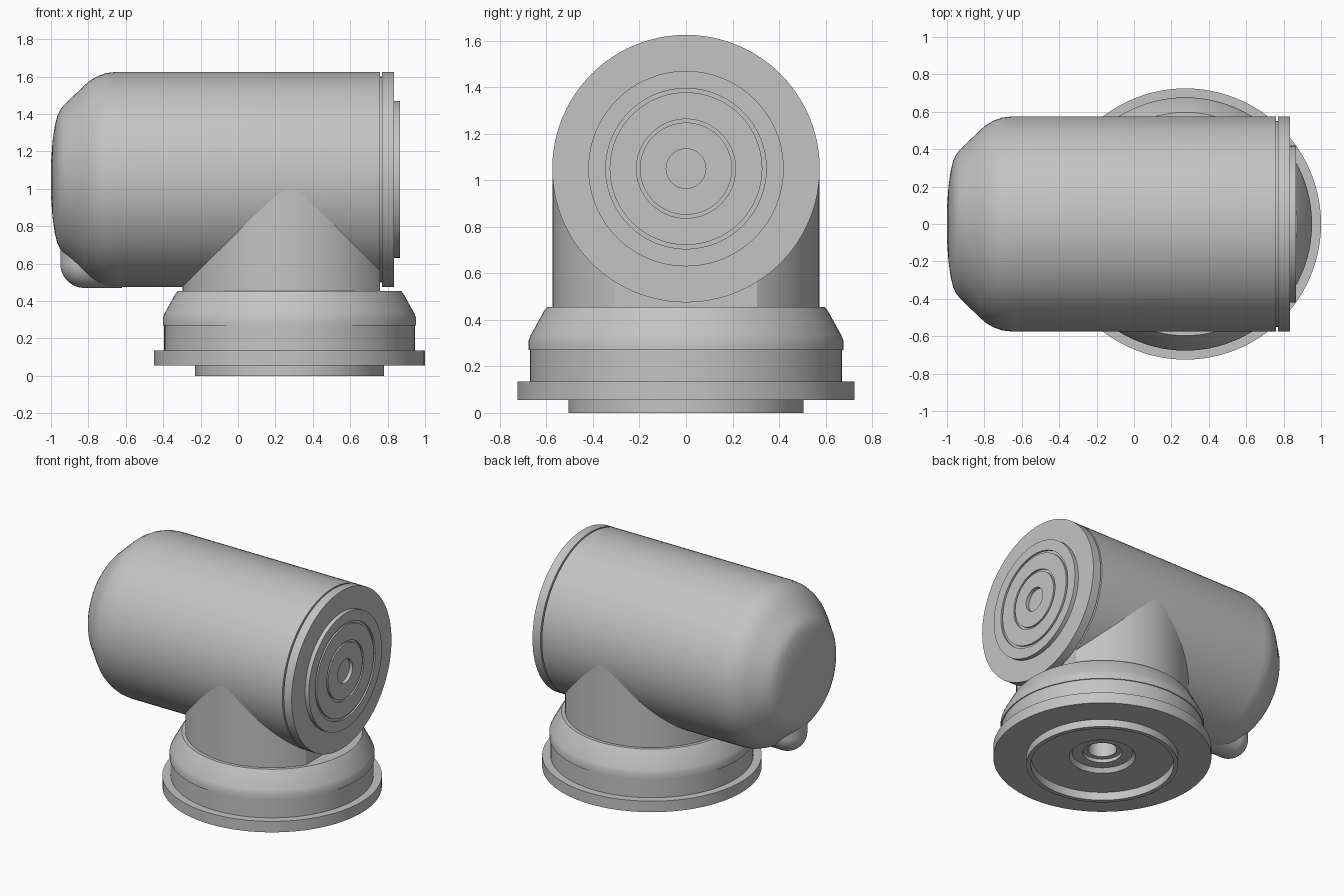
import bpy
import bmesh
import math
from mathutils import Vector

cube = bpy.data.objects.get("Cube")
if cube:
    bpy.data.objects.remove(cube, do_unlink=True)

grey = bpy.data.materials.new("plain grey")
grey.use_nodes = True
COLOUR = (0.55, 0.55, 0.55, 1)
grey.diffuse_color = COLOUR
grey.node_tree.nodes["Principled BSDF"].inputs["Base Color"].default_value = COLOUR

X, Z = Vector((1, 0, 0)), Vector((0, 0, 1))
BASE = Vector((0.275, 0, 0))       # centre of the upright parts
BODY = Vector((0, 0, 1.05))        # centre line of the barrel
NUB = Vector((-0.82, 0, 0.6))


def lathe(name, profile, origin, axis, steps=96, cut_x=None):
    """Turn (radius, distance along axis) points into a closed solid."""
    bm = bmesh.new()
    out = Vector((0, 1, 0))
    verts = [bm.verts.new(origin + out * r + axis * t) for r, t in profile]
    edges = [bm.edges.new(pair) for pair in zip(verts, verts[1:])]
    bmesh.ops.spin(bm, geom=verts + edges, cent=origin, axis=axis,
                   angle=math.tau, steps=steps)
    bmesh.ops.remove_doubles(bm, verts=bm.verts, dist=0.0005)
    if cut_x is not None:
        geom = bm.verts[:] + bm.edges[:] + bm.faces[:]
        cut = bmesh.ops.bisect_plane(bm, geom=geom, plane_co=X * cut_x,
                                     plane_no=X, clear_outer=True)
        rim = [e for e in cut["geom_cut"] if isinstance(e, bmesh.types.BMEdge)]
        bmesh.ops.holes_fill(bm, edges=rim)
    bmesh.ops.recalc_face_normals(bm, faces=bm.faces)
    mesh = bpy.data.meshes.new(name)
    bm.to_mesh(mesh)
    bm.free()
    mesh.materials.append(grey)
    obj = bpy.data.objects.new(name, mesh)
    bpy.context.collection.objects.link(obj)
    bpy.ops.object.select_all(action="DESELECT")
    obj.select_set(True)
    bpy.context.view_layer.objects.active = obj
    bpy.ops.object.shade_smooth_by_angle(angle=math.radians(30))
    return obj


# Base flange with a recessed, stepped underside
lathe("base_flange", [
    (0, 0.3), (0.095, 0.3), (0.095, 0.115), (0.13, 0.115), (0.13, 0.09),
    (0.2, 0.09), (0.22, 0.06), (0.475, 0.06), (0.475, 0), (0.505, 0),
    (0.505, 0.055), (0.725, 0.055), (0.725, 0.135), (0.67, 0.135),
    (0.67, 0.32), (0, 0.32)], BASE, Z)

# Tapered collar
lathe("collar", [
    (0, 0.31), (0.6, 0.31), (0.6, 0.27), (0.677, 0.27), (0.677, 0.31),
    (0.667, 0.335), (0.612, 0.435), (0.597, 0.455), (0, 0.455)], BASE, Z)

# Neck, trimmed flat below the end of the barrel
lathe("neck", [(0, 0.44), (0.573, 0.44), (0.573, 1.02), (0, 1.02)],
      BASE, Z, cut_x=0.76)

# Barrel with a rounded, tapered rear end
lathe("barrel", [
    (0, -1), (0.1, -0.999), (0.2, -0.992), (0.29, -0.979), (0.34, -0.966),
    (0.37, -0.952), (0.395, -0.933), (0.42, -0.907), (0.5, -0.825),
    (0.53, -0.79), (0.553, -0.75), (0.569, -0.705), (0.575, -0.65),
    (0.575, 0.76), (0, 0.76)], BODY, X)

# End cap, separated by a thin gap, with ring grooves and a centre hole
cap = [(0, 0.75), (0.55, 0.75), (0.55, 0.771), (0.575, 0.771),
       (0.575, 0.835), (0.42, 0.835), (0.42, 0.865)]
for outer, inner in ((0.345, 0.328), (0.213, 0.198)):
    cap += [(outer, 0.865), (outer, 0.853), (inner, 0.853), (inner, 0.865)]
cap += [(0.085, 0.865), (0.085, 0.84), (0, 0.84)]
lathe("end_cap", cap, BODY, X)

# Rounded nub under the rear of the barrel
dome = [(0.13 * math.sin(a), -0.13 * math.cos(a))
        for a in (math.pi / 2 * i / 10 for i in range(11))]
for name, axis, length in (("nub", X, 0.2), ("nub_riser", Z, 0.12)):
    lathe(name, dome + [(0.13, length), (0, length)], NUB, axis, steps=40)
